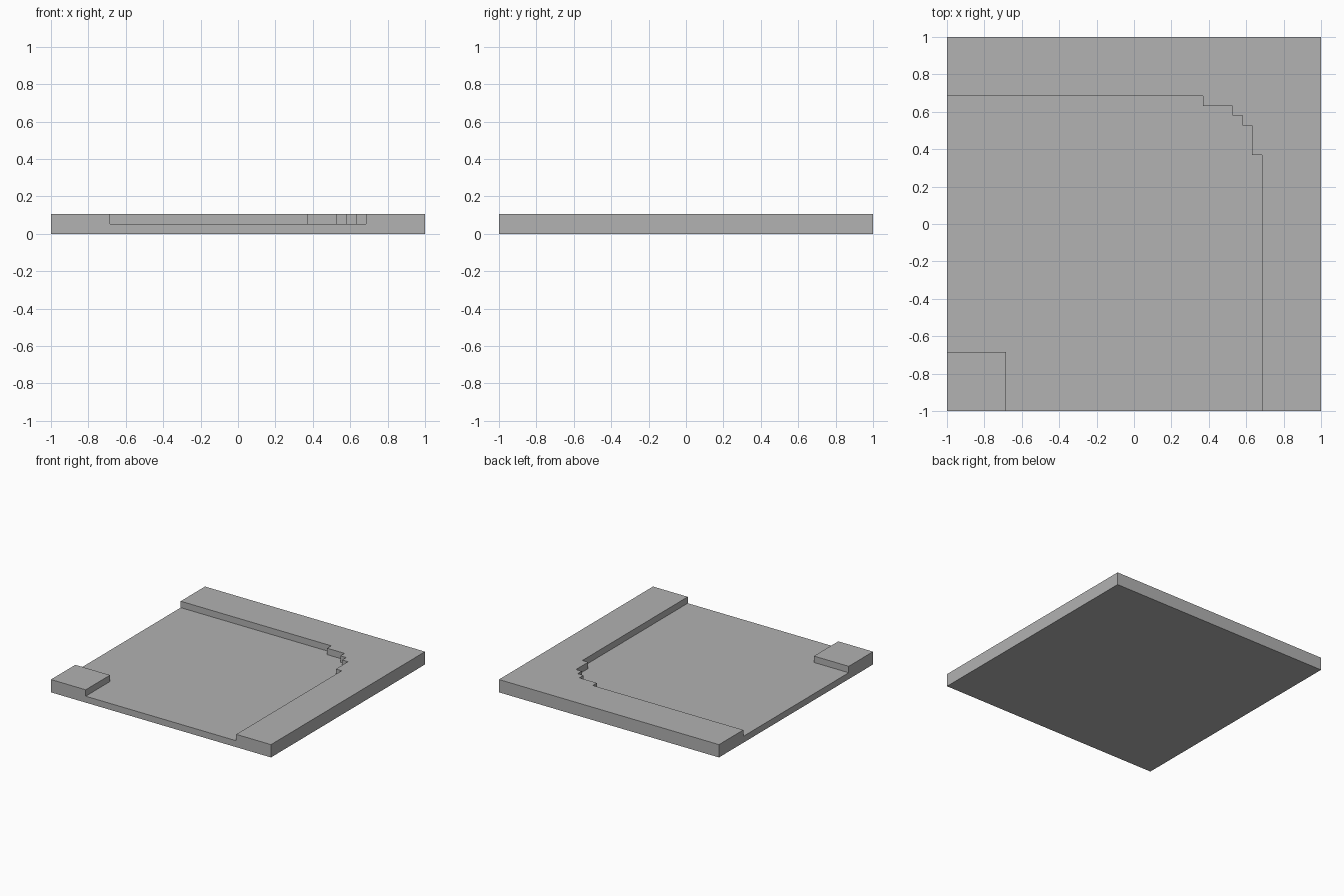
import bpy
import bmesh

cube = bpy.data.objects.get("Cube")
if cube:
    bpy.data.objects.remove(cube, do_unlink=True)

U = 2 / 38  # grid step shared by all steps and heights

grey = bpy.data.materials.new("plain_grey")
grey.use_nodes = True
colour = (0.445, 0.445, 0.445, 1)
grey.diffuse_color = colour
grey.node_tree.nodes["Principled BSDF"].inputs["Base Color"].default_value = colour


def prism(name, outline, bottom, top):
    """Extrude a flat outline, given in grid steps, from bottom to top."""
    bm = bmesh.new()
    face = bm.faces.new([bm.verts.new((x * U, y * U, bottom * U)) for x, y in outline])
    result = bmesh.ops.extrude_face_region(bm, geom=[face])
    verts = [v for v in result["geom"] if isinstance(v, bmesh.types.BMVert)]
    bmesh.ops.translate(bm, vec=(0, 0, (top - bottom) * U), verts=verts)
    bmesh.ops.recalc_face_normals(bm, faces=bm.faces)
    mesh = bpy.data.meshes.new(name)
    bm.to_mesh(mesh)
    bm.free()
    mesh.materials.append(grey)
    obj = bpy.data.objects.new(name, mesh)
    bpy.context.collection.objects.link(obj)
    return obj


# Square slab
slab = prism("corner_path_slab", [(-19, -19), (19, -19), (19, 19), (-19, 19)], 0, 2)

# Sunken path: stepped outer bend, square inner corner, open at front and right
bend = [(7, 13), (7, 12), (10, 12), (10, 11), (11, 11),
        (11, 10), (12, 10), (12, 7), (13, 7)]
outline = [(-20, 13)] + bend + [(13, -20), (-13, -20), (-13, -13), (-20, -13)]
cutter = prism("path_cutter", outline, 1, 3)
cutter.hide_render = True

cut = slab.modifiers.new("sunken_path", "BOOLEAN")
cut.operation = "DIFFERENCE"
cut.solver = "EXACT"
cut.object = cutter
bpy.context.view_layer.objects.active = slab
bpy.ops.object.modifier_apply(modifier=cut.name)
bpy.data.objects.remove(cutter, do_unlink=True)
